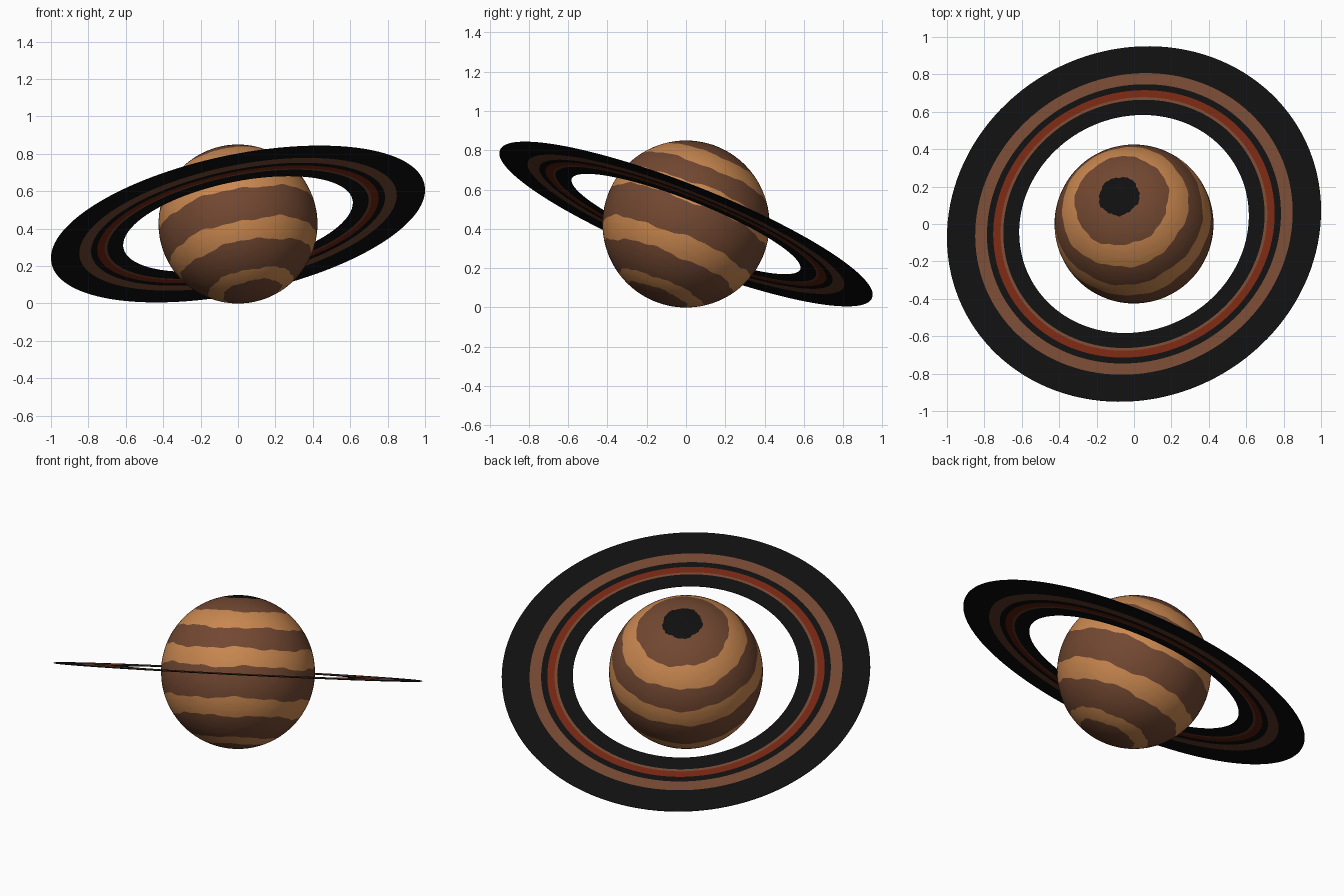
import bpy, bmesh, math
from mathutils import Vector, Matrix

if "Cube" in bpy.data.objects:
    bpy.data.objects.remove(bpy.data.objects["Cube"])

CENTRE = Vector((0, 0, 0.425))
AXIS = Vector((-0.193, 0.362, 0.912)).normalized()
TILT = Matrix.Translation(CENTRE) @ Vector((0, 0, 1)).rotation_difference(AXIS).to_matrix().to_4x4()
SEG = 128


def material(name, rgb):
    m = bpy.data.materials.new(name)
    m.diffuse_color = (*rgb, 1)
    m.use_nodes = True
    m.node_tree.nodes["Principled BSDF"].inputs["Base Color"].default_value = m.diffuse_color
    return m


BLACK, BROWN, TAN, RED = range(4)
MATS = [material("near_black", (0.005, 0.005, 0.005)),
        material("brown", (0.168, 0.064, 0.031)),
        material("tan", (0.59, 0.245, 0.08)),
        material("rust_red", (0.174, 0.019, 0.006))]


def finish(bm, name, smooth):
    bmesh.ops.recalc_face_normals(bm, faces=bm.faces)
    bm.transform(TILT)
    for f in bm.faces:
        f.smooth = smooth
    mesh = bpy.data.meshes.new(name)
    bm.to_mesh(mesh)
    bm.free()
    for m in MATS:
        mesh.materials.append(m)
    obj = bpy.data.objects.new(name, mesh)
    bpy.context.collection.objects.link(obj)
    return obj


def skin(bm, a, b, mat):
    """Join two closed loops of vertices with quads."""
    for i in range(SEG):
        j = (i + 1) % SEG
        bm.faces.new((a[i], a[j], b[j], b[i])).material_index = mat


# Planet: latitude bands with slightly wavy borders
def wobble(lat, lon):
    fade = math.cos(math.radians(lat)) ** 0.5
    return fade * (0.9 * math.sin(5 * lon + lat) + 0.6 * math.sin(11 * lon + 2.3 * lat)
                   + 0.4 * math.sin(23 * lon + 0.7 * lat))


def planet(radius):
    edges = [88, 75, 53, 36, 19, 5, -19, -34, -57, -68, -88]
    colours = [BLACK, BROWN, TAN, BROWN, TAN, BROWN, TAN, BROWN, TAN, BROWN]
    bm = bmesh.new()

    def row(lat):
        loop = []
        for i in range(SEG):
            lon = math.tau * i / SEG
            a = math.radians(lat + (wobble(lat, lon) if abs(lat) < 85 else 0))
            loop.append(bm.verts.new((radius * math.cos(a) * math.cos(lon),
                                      radius * math.cos(a) * math.sin(lon),
                                      radius * math.sin(a))))
        return loop

    first = prev = row(edges[0])
    for top, bottom, col in zip(edges, edges[1:], colours):
        steps = max(2, round((top - bottom) / 3))
        for s in range(1, steps + 1):
            cur = row(top + (bottom - top) * s / steps)
            skin(bm, prev, cur, col)
            prev = cur
    # pole caps
    for loop, z, col in ((first, radius, BLACK), (prev, -radius, BROWN)):
        pole = bm.verts.new((0, 0, z))
        for i in range(SEG):
            bm.faces.new((loop[i], loop[(i + 1) % SEG], pole)).material_index = col
    finish(bm, "planet", True)


# Ring: thin flat disc with concentric coloured bands
def ring(half):
    radii = [0.626, 0.712, 0.727, 0.767, 0.801, 0.865, 1.019]
    colours = [BLACK, BROWN, RED, BLACK, BROWN, BLACK]
    bm = bmesh.new()

    def circle(r, z):
        return [bm.verts.new((r * math.cos(math.tau * i / SEG),
                              r * math.sin(math.tau * i / SEG), z)) for i in range(SEG)]

    upper = [circle(r, half) for r in radii]
    lower = [circle(r, -half) for r in radii]
    for k, col in enumerate(colours):
        skin(bm, upper[k], upper[k + 1], col)
        skin(bm, lower[k], lower[k + 1], col)
    skin(bm, upper[0], lower[0], BLACK)
    skin(bm, upper[-1], lower[-1], BLACK)
    finish(bm, "banded_ring", False)


planet(0.425)
ring(0.0015)
